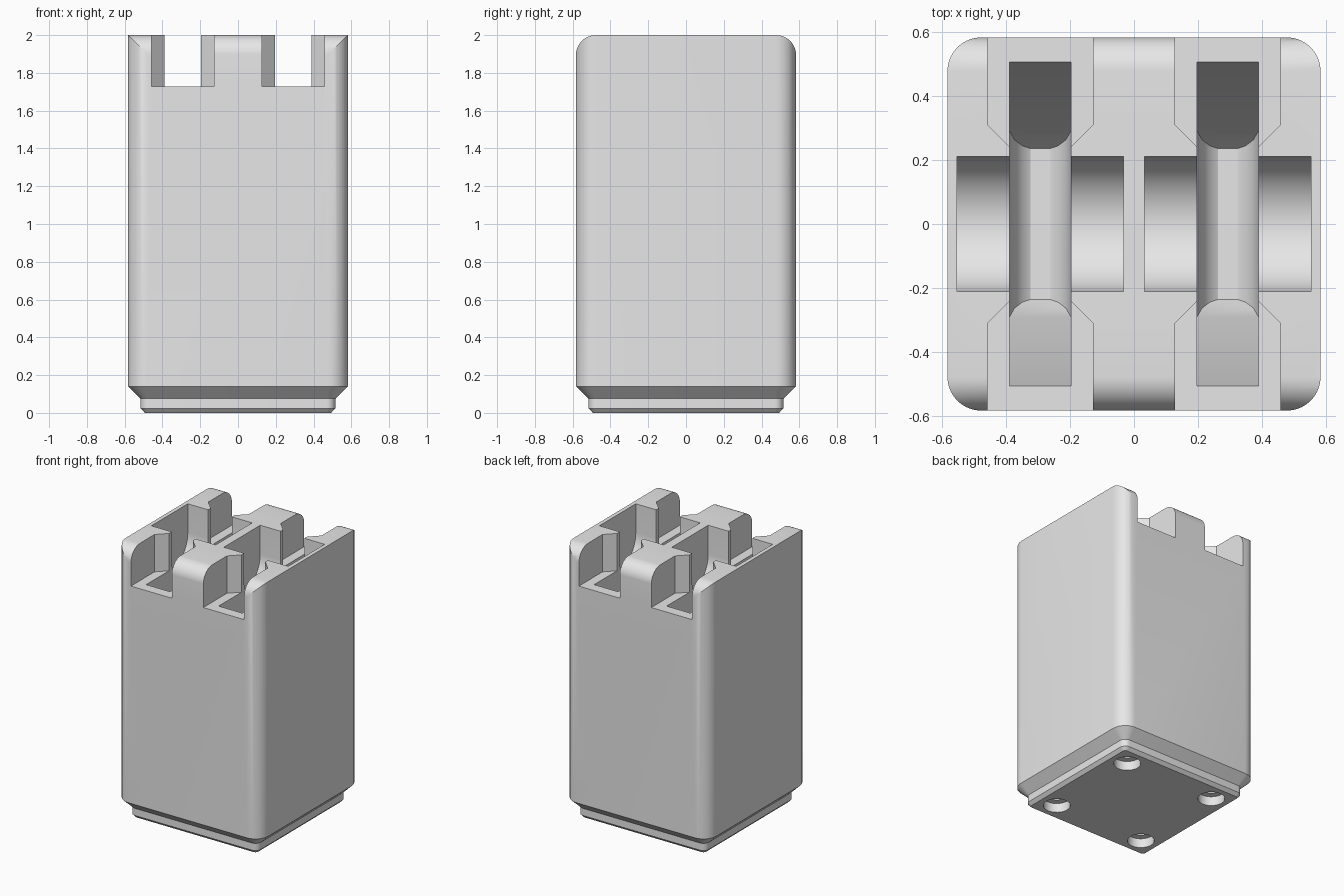
import bpy, bmesh, math
from mathutils import Vector

if "Cube" in bpy.data.objects:
    bpy.data.objects.remove(bpy.data.objects["Cube"], do_unlink=True)

grey = bpy.data.materials.new("light_grey")
grey.use_nodes = True
COLOUR = (0.8, 0.8, 0.8, 1)
grey.diffuse_color = COLOUR
grey.node_tree.nodes["Principled BSDF"].inputs["Base Color"].default_value = COLOUR


def loft(name, rings):
    """Closed solid through a stack of equally sized rings."""
    bm = bmesh.new()
    loops = [[bm.verts.new(p) for p in ring] for ring in rings]
    for a, b in zip(loops, loops[1:]):
        for i in range(len(a)):
            j = (i + 1) % len(a)
            bm.faces.new((a[i], a[j], b[j], b[i]))
    bm.faces.new(loops[0])
    bm.faces.new(loops[-1])
    bmesh.ops.recalc_face_normals(bm, faces=bm.faces)
    mesh = bpy.data.meshes.new(name)
    bm.to_mesh(mesh)
    bm.free()
    mesh.materials.append(grey)
    obj = bpy.data.objects.new(name, mesh)
    bpy.context.collection.objects.link(obj)
    return obj


def prism(name, profile, axis, lo, hi):
    """Extrude a 2D profile along x, y or z."""
    place = {"x": lambda u, v, w: (w, u, v),
             "y": lambda u, v, w: (u, w, v),
             "z": lambda u, v, w: (u, v, w)}[axis]
    return loft(name, [[place(u, v, w) for u, v in profile] for w in (lo, hi)])


def arc(cx, cy, r, start, end, steps):
    angles = [math.radians(start + (end - start) * i / steps) for i in range(steps + 1)]
    return [(cx + r * math.cos(a), cy + r * math.sin(a)) for a in angles]


def rounded_square(half, r):
    c = half - r
    pts = []
    for sx, sy, a in ((1, 1, 0), (-1, 1, 90), (-1, -1, 180), (1, -1, 270)):
        pts += arc(sx * c, sy * c, r, a, a + 90, 10)
    return pts


def mirrored(points):
    """Add the mirror image of a half profile."""
    return points + [(-u, v) for u, v in reversed(points)]


def combine(target, tool, operation):
    mod = target.modifiers.new("cut", "BOOLEAN")
    mod.operation = operation
    mod.solver = "EXACT"
    mod.object = tool
    bpy.context.view_layer.update()
    result = bpy.data.meshes.new_from_object(
        target.evaluated_get(bpy.context.evaluated_depsgraph_get()))
    target.modifiers.clear()
    target.data = result
    bpy.data.objects.remove(tool, do_unlink=True)


# Body with its stepped, chamfered foot
HALF = 0.582
levels = [(0, 0.493, 0.022), (0.023, 0.515, 0.045), (0.075, 0.515, 0.045),
          (0.14, HALF, 0.105), (2.0, HALF, 0.105)]
body = loft("holder_body", [[(x, y, z) for x, y in rounded_square(h, r)]
                            for z, h, r in levels])

# Rounded top edges at front and back
top_round = mirrored([(0.7, -0.1), (0.7, 1.0), (HALF + 0.0005, 1.0)]
                     + arc(HALF + 0.0005 - 0.105, 1.895, 0.105, 0, 90, 10))
combine(body, prism("top_round", top_round, "x", -1, 1), "INTERSECT")

for cx in (-0.2925, 0.2925):
    # Deep tapered slot with a rounded trough at the bottom
    side = mirrored([(0.505, 2.1), (0.505, 1.727), (0.29, 0.42), (0.235, 0.32), (0.235, 0.2)])
    trough = mirrored([(0.096, 2.2), (0.096, 0.42), (0.08, 0.37), (0.055, 0.335), (0.03, 0.32)])
    slot = prism("slot", side, "x", cx - 0.2, cx + 0.2)
    combine(slot, prism("trough", [(u + cx, v) for u, v in trough], "y", -1, 1), "INTERSECT")
    combine(body, slot, "DIFFERENCE")

    # Round-bottomed cross pocket
    pocket = [(0.21, 2.1)] + arc(0, 1.79, 0.21, 0, -180, 32) + [(-0.21, 2.1)]
    combine(body, prism("pocket", pocket, "x", cx - 0.26, cx + 0.26), "DIFFERENCE")

    # Funnel-shaped openings at front and back
    for s in (-1, 1):
        funnel = mirrored([(0.165, s * 0.7), (0.165, s * 0.31), (0.055, s * 0.2)])
        combine(body, prism("funnel", [(u + cx, v) for u, v in funnel], "z", 1.727, 2.1),
                "DIFFERENCE")

# Stepped round holes under the foot
for sx in (-1, 1):
    for sy in (-1, 1):
        for radius, depth in ((0.09, 0.067), (0.042, 0.16)):
            circle = arc(sx * 0.365, sy * 0.365, radius, 0, 360, 32)[:-1]
            combine(body, prism("hole", circle, "z", -0.1, depth), "DIFFERENCE")

# Single material and smooth shading with sharp edges kept
body.data.materials.clear()
body.data.materials.append(grey)
for face in body.data.polygons:
    face.material_index = 0
bpy.ops.object.select_all(action="DESELECT")
body.select_set(True)
bpy.context.view_layer.objects.active = body
bpy.ops.object.shade_smooth_by_angle(angle=math.radians(30))
